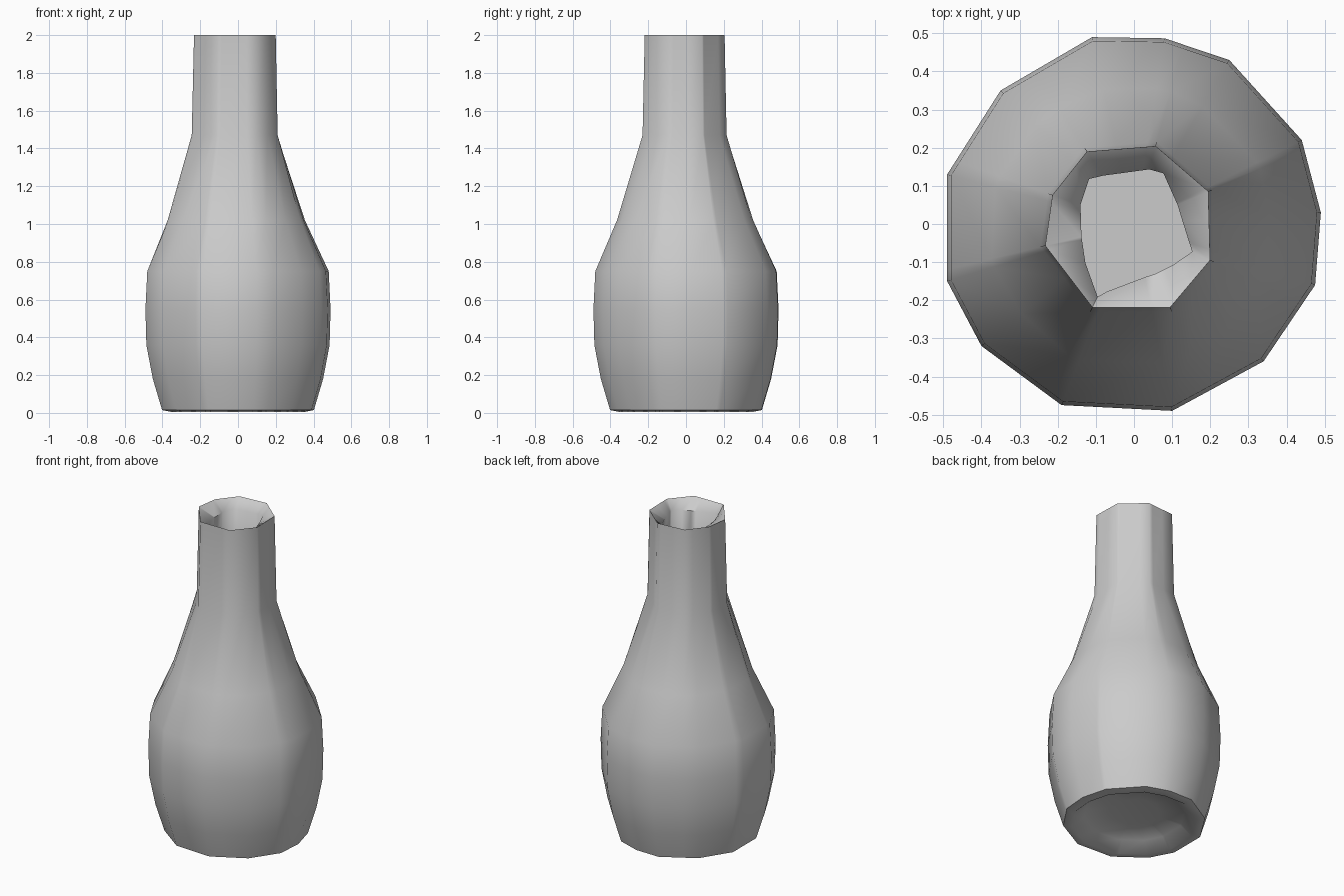
import bpy, bmesh, math
from mathutils import Vector

if "Cube" in bpy.data.objects:
    bpy.data.objects.remove(bpy.data.objects["Cube"])

# Irregular low-poly outlines seen from above (counter-clockwise)
BODY = [(.49, .03), (.44, .22), (.25, .43), (.08, .487), (-.11, .49), (-.35, .35), (-.49, .13),
        (-.49, -.15), (-.40, -.32), (-.19, -.475), (.10, -.49), (.34, -.36), (.475, -.16)]
NECK = [(.205, .09), (.06, .215), (-.13, .20), (-.225, .08), (-.245, -.06), (-.115, -.23),
        (.10, -.23), (.21, -.10)]
MOUTH = [(.07, .14), (-.135, .11), (-.115, -.20), (-.05, -.16), (.15, -.08)]

ANGLES = sorted(math.atan2(y, x) for x, y in BODY + NECK)


def ray_radius(poly, a):
    """Distance from the axis to the outline in direction a."""
    d = Vector((math.cos(a), math.sin(a)))
    best = 0
    for i, p in enumerate(poly):
        p, q = Vector(p), Vector(poly[(i + 1) % len(poly)])
        e = q - p
        den = d.x * e.y - d.y * e.x
        if abs(den) < 1e-9:
            continue
        t = (p.x * e.y - p.y * e.x) / den
        u = (p.x * d.y - p.y * d.x) / den
        if t > 0 and -1e-5 <= u <= 1 + 1e-5:
            best = max(best, t)
    return best


def ring(bm, z, a_poly, b_poly, mix, scale):
    """Ring of vertices: outline a blended towards outline b."""
    verts = []
    for a in ANGLES:
        r = scale * ((1 - mix) * ray_radius(a_poly, a) + mix * ray_radius(b_poly, a))
        verts.append(bm.verts.new((r * math.cos(a), r * math.sin(a), z)))
    return verts


# z, outline, outline blended in, blend, scale: from the base recess up, over the lip, down inside
LEVELS = [
    (.08, BODY, BODY, 0, .30),
    (.06, BODY, BODY, 0, .58),
    (.005, BODY, BODY, 0, .72),
    (.015, BODY, BODY, 0, .82),
    (.18, BODY, BODY, 0, .92),
    (.36, BODY, BODY, 0, .99),
    (.55, BODY, BODY, 0, 1.0),
    (.75, BODY, BODY, 0, .98),
    (1.02, BODY, NECK, .48, 1.0),
    (1.47, NECK, NECK, 0, 1.0),
    (2.0, NECK, NECK, 0, .95),
    (1.95, MOUTH, NECK, .1, 1.0),
    (1.45, MOUTH, NECK, .3, 1.0),
    (1.0, BODY, NECK, .48, .85),
    (.72, BODY, BODY, 0, .88),
    (.36, BODY, BODY, 0, .88),
    (.13, BODY, BODY, 0, .70),
]

# Hollow bottle
bm = bmesh.new()
rings = [ring(bm, *lv) for lv in LEVELS]
n = len(ANGLES)
for lo, hi in zip(rings, rings[1:]):
    for i in range(n):
        j = (i + 1) % n
        bm.faces.new((lo[i], lo[j], hi[j], hi[i]))
bm.faces.new(rings[0][::-1])
bm.faces.new(rings[-1])
bmesh.ops.recalc_face_normals(bm, faces=bm.faces)
mesh = bpy.data.meshes.new("bottle")
bm.to_mesh(mesh)
bm.free()
bottle = bpy.data.objects.new("bottle", mesh)
bpy.context.collection.objects.link(bottle)
bpy.context.view_layer.objects.active = bottle
bottle.select_set(True)
bpy.ops.object.shade_smooth_by_angle(angle=math.radians(60))
